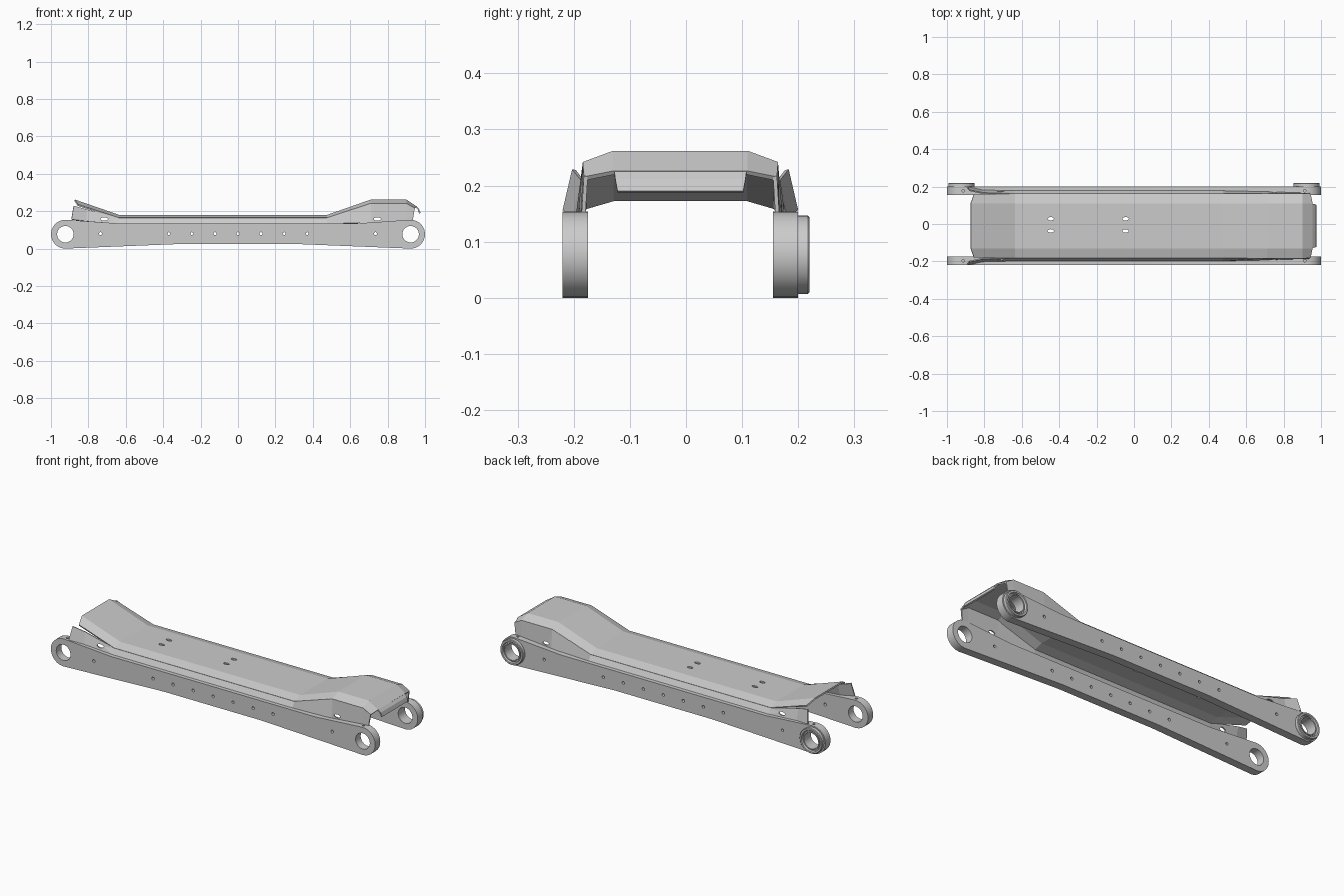
import bpy, bmesh, math
from mathutils import Matrix, Vector

if "Cube" in bpy.data.objects:
    bpy.data.objects.remove(bpy.data.objects["Cube"])

CY = -0.01                      # centre line between the two arms
EX, EZ, ER, BORE = 0.923, 0.077, 0.077, 0.044


def make(name, verts, faces):
    me = bpy.data.meshes.new(name)
    me.from_pydata(verts, [], faces)
    ob = bpy.data.objects.new(name, me)
    bpy.context.collection.objects.link(ob)
    return ob


def activate(ob):
    bpy.ops.object.select_all(action='DESELECT')
    ob.select_set(True)
    bpy.context.view_layer.objects.active = ob


def smooth(ob, angle=25):
    activate(ob)
    bpy.ops.object.shade_smooth_by_angle(angle=math.radians(angle))


def prism(name, outline, y0, y1):
    n = len(outline)
    v = [(x, y, z) for y in (y0, y1) for x, z in outline]
    f = [tuple(range(n)), tuple(range(2 * n - 1, n - 1, -1))]
    f += [(i, i + n, (i + 1) % n + n, (i + 1) % n) for i in range(n)]
    ob = make(name, v, f)
    bm = bmesh.new()
    bm.from_mesh(ob.data)
    bmesh.ops.recalc_face_normals(bm, faces=bm.faces)
    bm.to_mesh(ob.data)
    bm.free()
    return ob


def sheet(name, sections, thick=0.008):
    """Loft rows of points and thicken them inwards."""
    n = len(sections[0])
    v = [p for s in sections for p in s]
    f = [(i * n + j, (i + 1) * n + j, (i + 1) * n + j + 1, i * n + j + 1)
         for i in range(len(sections) - 1) for j in range(n - 1)]
    ob = make(name, v, f)
    m = ob.modifiers.new("thickness", 'SOLIDIFY')
    m.thickness, m.offset = thick, -1
    activate(ob)
    bpy.ops.object.modifier_apply(modifier=m.name)
    return ob


def cut(ob, holes):
    """holes: (centre, radius, depth, axis, stretch in x)"""
    bm = bmesh.new()
    for c, r, d, axis, sx in holes:
        rot = Matrix.Rotation(math.pi / 2, 4, 'X') if axis == 'Y' else Matrix()
        mat = Matrix.Translation(Vector(c)) @ Matrix.Diagonal((sx, 1, 1, 1)) @ rot
        bmesh.ops.create_cone(bm, cap_ends=True, segments=32 if r > 0.03 else 12,
                              radius1=r, radius2=r, depth=d, matrix=mat)
    me = bpy.data.meshes.new("cutter")
    bm.to_mesh(me)
    bm.free()
    cutter = bpy.data.objects.new("cutter", me)
    cutter.hide_render = True
    bpy.context.collection.objects.link(cutter)
    m = ob.modifiers.new("holes", 'BOOLEAN')
    m.operation, m.object, m.solver = 'DIFFERENCE', cutter, 'EXACT'
    activate(ob)
    bpy.ops.object.modifier_apply(modifier=m.name)
    bpy.data.objects.remove(cutter)


# Side arms with round ends, bores, bolt holes and grease holes
def arc(cx, a0, a1, n=14):
    return [(cx + ER * math.cos(math.radians(a0 + (a1 - a0) * i / n)),
             EZ + ER * math.sin(math.radians(a0 + (a1 - a0) * i / n))) for i in range(n + 1)]


outline = (arc(-EX, 86, 268) + [(-0.3, 0.025), (0.3, 0.025)] + arc(EX, -88, 94)
           + [(0.63, 0.134), (-0.63, 0.134)])
bolts = (-0.735, -0.37, -0.247, -0.123, 0, 0.123, 0.247, 0.37, 0.735)
for name, y0, y1 in (("front_arm", -0.22, -0.175), ("back_arm", 0.155, 0.2)):
    arm = prism(name, outline, y0, y1)
    ym = (y0 + y1) / 2
    holes = [((s * EX, ym, EZ), BORE, 0.1, 'Y', 1) for s in (-1, 1)]
    holes += [((x, ym, 0.08), 0.008, 0.1, 'Y', 1) for x in bolts]
    holes += [((s * 0.913, ym, 0.15), 0.007, 0.03, 'Z', 1) for s in (-1, 1)]
    cut(arm, holes)
    smooth(arm)

# Turned bearing rings on the outside of the back arm
ring = [(BORE, 0.2), (0.07, 0.2), (0.07, 0.217), (0.067, 0.22), (0.058, 0.22),
        (0.055, 0.21), (0.05, 0.21), (0.05, 0.216), (BORE, 0.216)]
N, K = 32, len(ring)
for side, cx in (("left", -EX), ("right", EX)):
    v = [(cx + r * math.cos(2 * math.pi * i / N), y, EZ + r * math.sin(2 * math.pi * i / N))
         for i in range(N) for r, y in ring]
    f = [(i * K + j, i * K + (j + 1) % K, (i + 1) % N * K + (j + 1) % K, (i + 1) % N * K + j)
         for i in range(N) for j in range(K)]
    smooth(make(side + "_bearing_ring", v, f))

# Folded cover: x of centre, x of edge, top height, edge half width, edge height
FLAT = 0.12
rows = [(-0.872, -0.855, 0.262, 0.17, 0.236), (-0.635, -0.635, 0.18, 0.172, 0.165),
        (0.475, 0.475, 0.18, 0.172, 0.165), (0.71, 0.71, 0.262, 0.174, 0.242),
        (0.9, 0.9, 0.262, 0.174, 0.242), (0.955, 0.945, 0.226, 0.17, 0.216)]
cover = sheet("cover", [[(xe, CY - w, ze), (xc, CY - FLAT, zt), (xc, CY + FLAT, zt), (xe, CY + w, ze)]
                        for xc, xe, zt, w, ze in rows])
cut(cover, [((x, y, 0.18), 0.009, 0.06, 'Z', 1.9) for x in (-0.445, -0.045) for y in (-0.037, 0.028)])

# Turned-down lip at the end of the cover
sheet("cover_lip", [[(x, CY - w, z), (x, CY + w, z)]
                    for x, w, z in ((0.953, 0.118, 0.227), (0.968, 0.116, 0.212), (0.976, 0.112, 0.19))])

# Side skirts, flared to the left: bottom x, y, z then top x, y, z
skirt = [(-0.89, 0.21, 0.156, -0.878, 0.193, 0.229), (-0.81, 0.192, 0.147, -0.81, 0.178, 0.21),
         (-0.635, 0.188, 0.134, -0.635, 0.172, 0.164), (0.475, 0.188, 0.134, 0.475, 0.172, 0.164),
         (0.71, 0.183, 0.138, 0.71, 0.174, 0.241), (0.9, 0.177, 0.15, 0.9, 0.174, 0.241),
         (0.935, 0.176, 0.153, 0.945, 0.172, 0.217)]
for name, s in (("front_skirt", -1), ("back_skirt", 1)):
    sec = [[(a, CY + s * b, c), (d, CY + s * e, g)][::-s] for a, b, c, d, e, g in skirt]
    ob = sheet(name, sec, 0.007)
    cut(ob, [((x, CY + s * 0.18, 0.158), 0.009, 0.08, 'Y', 2.2) for x in (-0.715, 0.745)])
